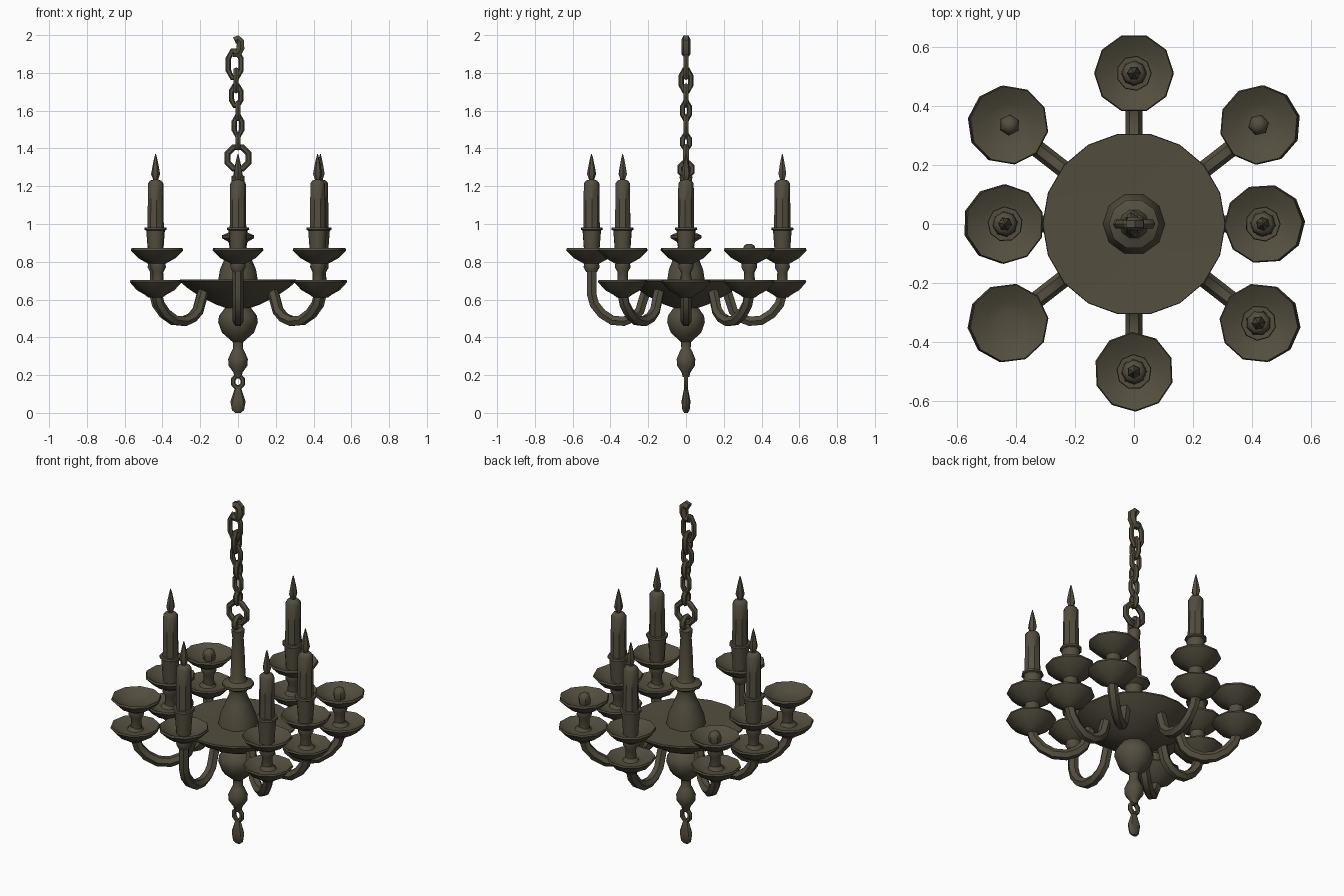
import bpy, bmesh, math
from mathutils import Vector, Matrix

old = bpy.data.objects.get("Cube")
if old:
    bpy.data.objects.remove(old, do_unlink=True)

metal = bpy.data.materials.new("dark bronze")
metal.use_nodes = True
colour = (0.085, 0.075, 0.048, 1)
metal.diffuse_color = colour
metal.node_tree.nodes["Principled BSDF"].inputs["Base Color"].default_value = colour


def finish(obj, angle=40):
    obj.data.materials.clear()
    obj.data.materials.append(metal)
    bpy.ops.object.select_all(action='DESELECT')
    obj.select_set(True)
    bpy.context.view_layer.objects.active = obj
    bpy.ops.object.shade_smooth_by_angle(angle=math.radians(angle))
    return obj


def add_mesh(name, bm, angle=40):
    bmesh.ops.recalc_face_normals(bm, faces=bm.faces)
    mesh = bpy.data.meshes.new(name)
    bm.to_mesh(mesh)
    bm.free()
    obj = bpy.data.objects.new(name, mesh)
    bpy.context.collection.objects.link(obj)
    return finish(obj, angle)


def lathe(name, profile, sides, at=(0, 0), turn=0.0, flat=1.0):
    """Revolve (radius, z) points about a vertical axis and cap both ends."""
    bm = bmesh.new()
    rings = []
    for r, z in profile:
        ring = []
        for i in range(sides):
            a = math.tau * i / sides + turn
            ring.append(bm.verts.new((at[0] + r * math.cos(a), at[1] + r * flat * math.sin(a), z)))
        rings.append(ring)
    for low, high in zip(rings, rings[1:]):
        for i in range(sides):
            j = (i + 1) % sides
            bm.faces.new((low[i], low[j], high[j], high[i]))
    bm.faces.new(rings[0])
    bm.faces.new(rings[-1])
    return add_mesh(name, bm)


def tube(name, points, radius):
    curve = bpy.data.curves.new(name, 'CURVE')
    curve.dimensions = '3D'
    curve.bevel_depth = radius
    curve.bevel_resolution = 1
    curve.use_fill_caps = True
    spline = curve.splines.new('POLY')
    spline.points.add(len(points) - 1)
    for p, co in zip(spline.points, points):
        p.co = (*co, 1)
    obj = bpy.data.objects.new(name, curve)
    bpy.context.collection.objects.link(obj)
    bpy.ops.object.select_all(action='DESELECT')
    obj.select_set(True)
    bpy.context.view_layer.objects.active = obj
    bpy.ops.object.convert(target='MESH')
    return finish(bpy.context.object)


def link(name, centre, half_w, half_h, thick, turn, sides=8):
    """Oval chain link standing upright, turned about z."""
    bm = bmesh.new()
    rot = Matrix.Rotation(turn, 3, 'Z')
    rings = []
    for i in range(sides):
        a = math.tau * (i + 0.5) / sides
        out = Vector((math.cos(a), 0, math.sin(a)))
        mid = Vector((out.x * (half_w - thick), 0, out.z * (half_h - thick)))
        ring = []
        for k in range(6):
            b = math.tau * k / 6
            p = mid + out * thick * math.cos(b) + Vector((0, thick * math.sin(b), 0))
            ring.append(bm.verts.new(rot @ p + Vector(centre)))
        rings.append(ring)
    for i in range(sides):
        a, b = rings[i], rings[(i + 1) % sides]
        for k in range(6):
            m = (k + 1) % 6
            bm.faces.new((a[k], a[m], b[m], b[k]))
    return add_mesh(name, bm)


# Central body
lathe("central_plate", [(0.05, 0.55), (0.12, 0.575), (0.20, 0.615), (0.26, 0.655),
                        (0.31, 0.697), (0.308, 0.706), (0.10, 0.70)], 18)
lathe("centre_column", [(0.105, 0.70), (0.095, 0.76), (0.065, 0.83), (0.045, 0.88),
                        (0.05, 0.905), (0.085, 0.925), (0.085, 0.94), (0.05, 0.955),
                        (0.04, 0.98), (0.035, 1.12), (0.03, 1.20), (0.036, 1.25),
                        (0.02, 1.265)], 10)
lathe("lower_ball", [(0.05, 0.57), (0.07, 0.555), (0.10, 0.515), (0.105, 0.48),
                     (0.085, 0.425), (0.045, 0.39), (0.028, 0.375), (0.026, 0.34),
                     (0.035, 0.325), (0.052, 0.285), (0.05, 0.25), (0.025, 0.215),
                     (0.018, 0.19)], 10)
link("pendant_ring", (0, 0, 0.165), 0.04, 0.045, 0.013, 0)
lathe("pendant_tip", [(0.016, 0.135), (0.022, 0.115), (0.04, 0.06), (0.032, 0.015),
                      (0.015, 0.0)], 8, flat=0.6)

# Hanging chain, alternating links
link("column_eyelet", (0, 0, 1.29), 0.05, 0.05, 0.016, math.pi / 2)
link("large_ring", (0, 0, 1.35), 0.078, 0.078, 0.017, 0)
links = [(0, 1.435, 0.035, 0.05), (0, 1.52, 0.037, 0.065), (0, 1.60, 0.035, 0.06),
         (-0.01, 1.68, 0.042, 0.07), (-0.01, 1.76, 0.042, 0.075),
         (-0.018, 1.845, 0.052, 0.09)]
for n, (x, z, w, h) in enumerate(links):
    link("chain_link", (x, 0, z), w, h, 0.015, 0 if n % 2 else math.pi / 2)
tube("top_hook", [(-0.025, 0, 1.905), (0.0, 0, 1.90), (0.013, 0, 1.93), (0.013, 0, 1.965),
                  (0.0, 0, 1.978), (-0.018, 0, 1.97)], 0.024)

# Arm parts
low_dish = [(0.03, 0.61), (0.05, 0.625), (0.095, 0.65), (0.134, 0.693), (0.130, 0.703),
            (0.075, 0.675), (0.045, 0.68), (0.03, 0.70)]
high_dish = [(0.03, 0.69), (0.028, 0.745), (0.042, 0.77), (0.04, 0.79), (0.095, 0.82),
             (0.135, 0.86), (0.131, 0.872), (0.075, 0.84), (0.04, 0.832)]
cup = [(0.04, 0.83), (0.045, 0.90), (0.05, 0.965), (0.06, 0.97), (0.058, 0.982), (0.04, 0.982)]
candle = [(0.044, 0.97), (0.042, 1.10), (0.041, 1.215), (0.030, 1.23), (0.012, 1.235)]
flame = [(0.012, 1.23), (0.024, 1.265), (0.018, 1.30), (0.010, 1.34), (0.002, 1.37)]
stub = [(0.030, 0.83), (0.036, 0.86), (0.028, 0.885), (0.012, 0.895)]
arm_path = [(0.40, 0.68), (0.44, 0.62), (0.49, 0.54), (0.56, 0.505), (0.66, 0.485),
            (0.78, 0.49), (0.89, 0.525), (0.97, 0.575), (1.0, 0.63)]

# (x, y, what stands in the upper dish)
arms = [(0, 0.51, "candle"), (0.43, 0.335, "stub"), (-0.43, 0.335, "stub"),
        (0.445, 0, "candle"), (-0.445, 0, "candle"), (0.43, -0.335, "candle"),
        (-0.43, -0.335, "empty"), (0, -0.50, "candle")]
for n, (x, y, top) in enumerate(arms):
    turn = n * 0.23
    single = y < -0.4
    path = [(x * f, y * f, z) for f, z in arm_path]
    if single:
        path.append((x, y, 0.76))
    tube("arm", path, 0.029)
    if single:
        lathe("upper_dish", high_dish[1:], 10, (x, y), turn)
    else:
        lathe("lower_dish", low_dish, 10, (x, y), turn)
        lathe("upper_dish", high_dish, 10, (x * 0.985, y), turn)
    spot = (x * 0.98, y)
    if top == "candle":
        lathe("candle_cup", cup, 9, spot, turn)
        lathe("candle", candle, 8, spot, turn)
        lathe("flame", flame, 6, spot, turn)
    elif top == "stub":
        lathe("candle_stub", stub, 6, spot, turn)
